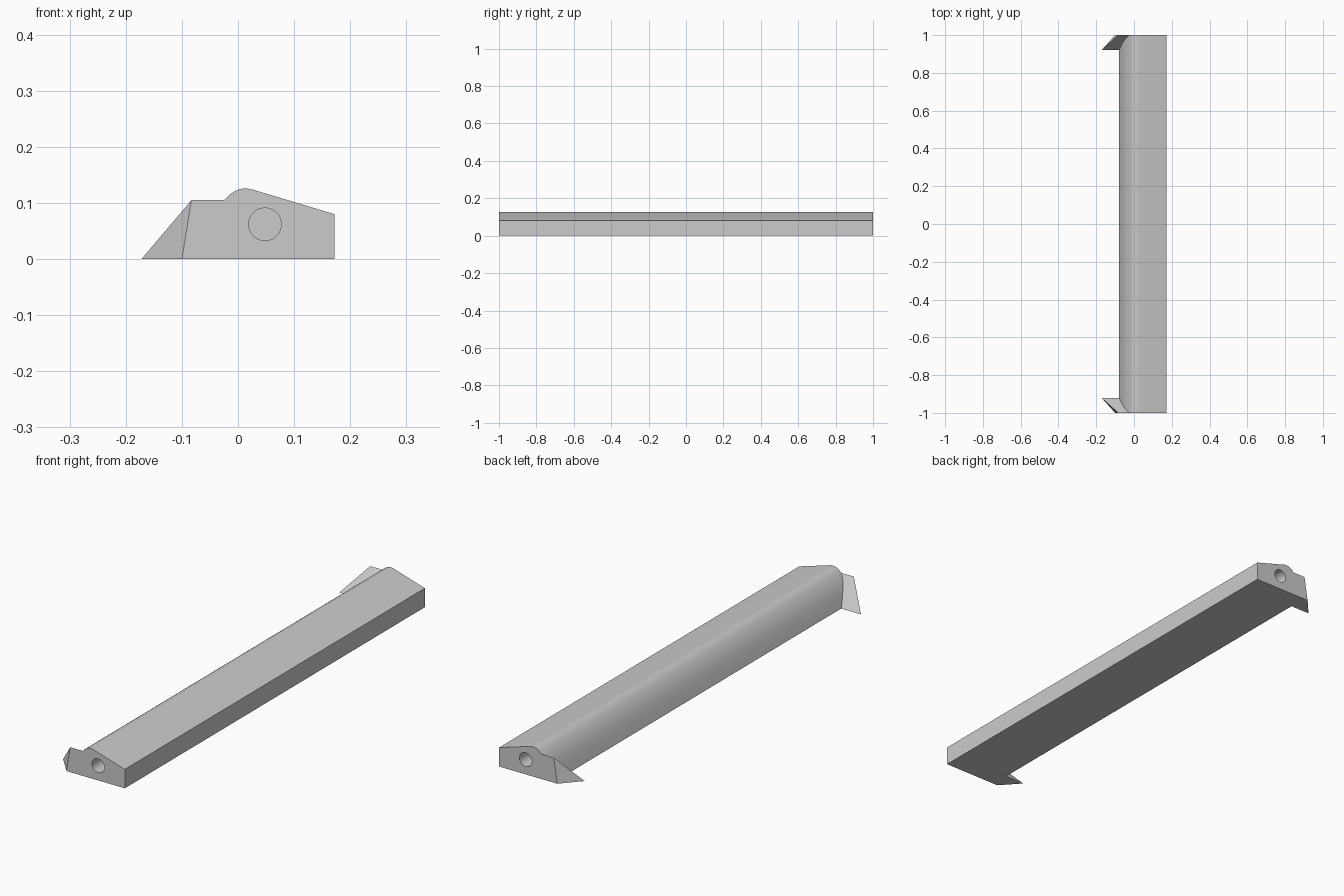
import bpy, bmesh, math
from mathutils import Matrix, Vector

if "Cube" in bpy.data.objects:
    bpy.data.objects.remove(bpy.data.objects["Cube"])

grey = bpy.data.materials.new("plain grey")
grey.use_nodes = True
colour = (0.6, 0.6, 0.6, 1)
grey.diffuse_color = colour
grey.node_tree.nodes["Principled BSDF"].inputs["Base Color"].default_value = colour


def add_object(name, bm):
    bmesh.ops.recalc_face_normals(bm, faces=bm.faces)
    mesh = bpy.data.meshes.new(name)
    bm.to_mesh(mesh)
    bm.free()
    mesh.materials.append(grey)
    obj = bpy.data.objects.new(name, mesh)
    bpy.context.collection.objects.link(obj)
    return obj


def select_only(obj):
    bpy.ops.object.select_all(action="DESELECT")
    obj.select_set(True)
    bpy.context.view_layer.objects.active = obj


# Long body: side profile (x, z) with a rounded ridge, swept along y
profile = [(-0.08, 0), (-0.069, 0.03), (-0.054, 0.065), (-0.04, 0.088),
           (-0.025, 0.105), (-0.016, 0.114), (-0.006, 0.121), (0.004, 0.125),
           (0.014, 0.126), (0.024, 0.1245), (0.172, 0.08), (0.172, 0)]
bm = bmesh.new()
face = bm.faces.new([bm.verts.new((x, -1, z)) for x, z in profile])
swept = bmesh.ops.extrude_face_region(bm, geom=[face])["geom"]
bmesh.ops.translate(bm, vec=(0, 2, 0),
                    verts=[v for v in swept if isinstance(v, bmesh.types.BMVert)])
body = add_object("body", bm)

# Blind round hole in each end
bm = bmesh.new()
for end in (-1, 1):
    place = Matrix.Translation((0.048, end, 0.062)) @ Matrix.Rotation(math.pi / 2, 4, "X")
    bmesh.ops.create_cone(bm, cap_ends=True, segments=48, radius1=0.029,
                          radius2=0.029, depth=0.2, matrix=place)
cutter = add_object("hole_cutter", bm)
cutter.hide_render = True
select_only(body)
holes = body.modifiers.new("holes", "BOOLEAN")
holes.operation = "DIFFERENCE"
holes.solver = "EXACT"
holes.object = cutter
bpy.ops.object.modifier_apply(modifier=holes.name)
bpy.data.objects.remove(cutter)
select_only(body)
bpy.ops.object.shade_smooth_by_angle(angle=math.radians(30))

# Slanted wedge at each end, its root buried in the body
wedge = [(-0.172, 0.92, 0), (-0.1, 1, 0), (-0.083, 1, 0.105),
         (0, 1, 0.105), (0, 0.92, 0), (0, 1, 0)]
for name, end in (("front_wedge", -1), ("back_wedge", 1)):
    bm = bmesh.new()
    for x, y, z in wedge:
        bm.verts.new(Vector((x, y * end, z)))
    bmesh.ops.convex_hull(bm, input=bm.verts)
    bmesh.ops.dissolve_limit(bm, angle_limit=0.01, verts=bm.verts, edges=bm.edges)
    add_object(name, bm)
